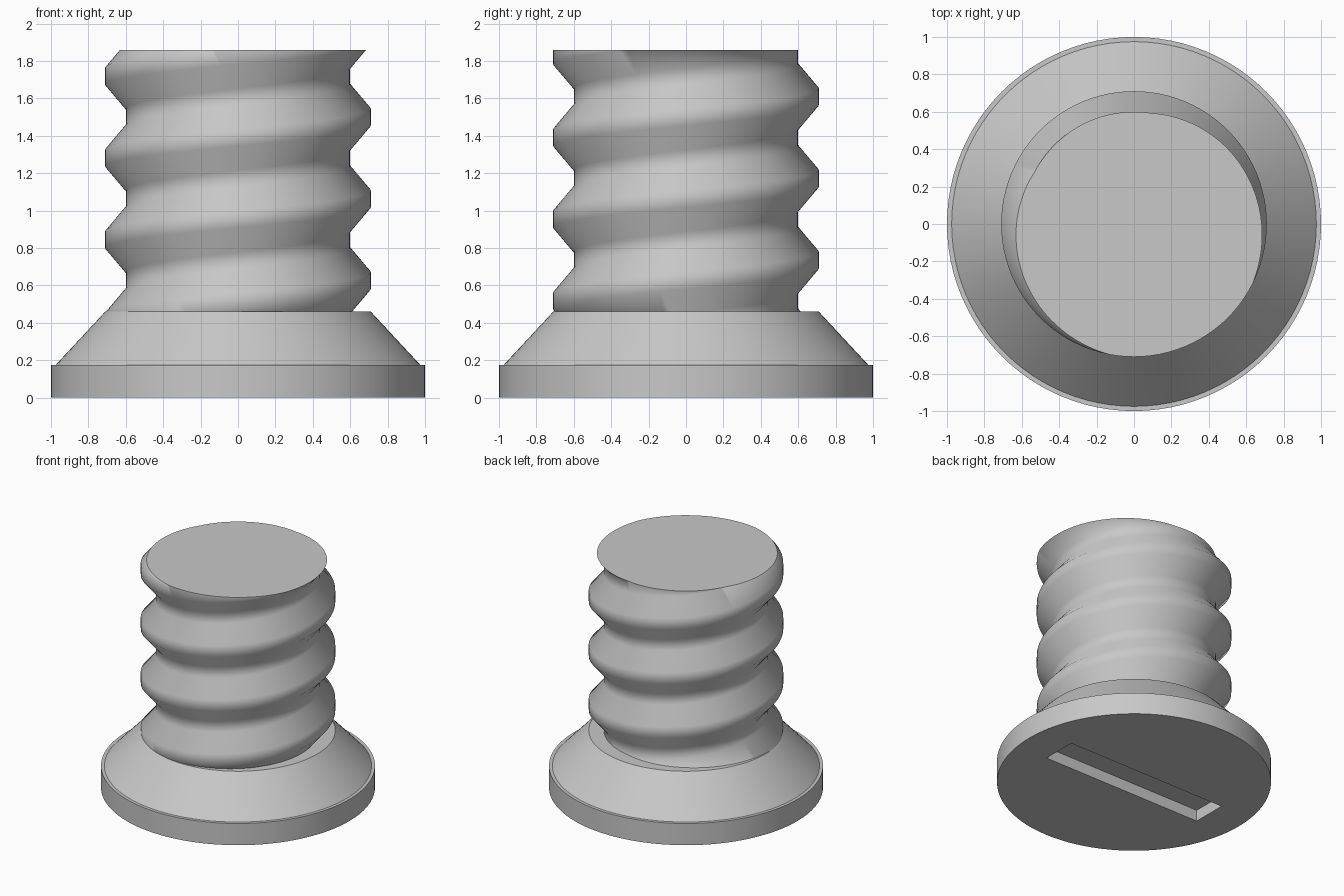
import bpy, bmesh, math

cube = bpy.data.objects.get("Cube")
if cube:
    bpy.data.objects.remove(cube, do_unlink=True)

SEGMENTS = 96
TOP = 1.86
PITCH = 0.437

grey = bpy.data.materials.new("light_grey")
grey.use_nodes = True
colour = (0.58, 0.58, 0.58, 1)
grey.diffuse_color = colour
grey.node_tree.nodes["Principled BSDF"].inputs["Base Color"].default_value = colour


def make_object(name, bm):
    bmesh.ops.recalc_face_normals(bm, faces=bm.faces)
    mesh = bpy.data.meshes.new(name)
    bm.to_mesh(mesh)
    bm.free()
    mesh.materials.append(grey)
    obj = bpy.data.objects.new(name, mesh)
    bpy.context.collection.objects.link(obj)
    return obj


def activate(obj):
    bpy.ops.object.select_all(action='DESELECT')
    obj.select_set(True)
    bpy.context.view_layer.objects.active = obj


def smooth(obj, degrees):
    activate(obj)
    bpy.ops.object.shade_smooth_by_angle(angle=math.radians(degrees))


def make_base():
    # Lathed foot: straight rim, narrow ledge, cone
    profile = [(1, 0), (1, 0.175), (0.975, 0.175), (0.71, 0.46)]
    bm = bmesh.new()
    rings = []
    for r, z in profile:
        angles = [2 * math.pi * i / SEGMENTS for i in range(SEGMENTS)]
        rings.append([bm.verts.new((r * math.cos(a), r * math.sin(a), z)) for a in angles])
    for low, high in zip(rings, rings[1:]):
        for i in range(SEGMENTS):
            j = (i + 1) % SEGMENTS
            bm.faces.new((low[i], low[j], high[j], high[i]))
    bm.faces.new(rings[0])
    bm.faces.new(rings[-1])
    return make_object("base", bm)


def cut_slot(base):
    # Straight slot in the underside
    bm = bmesh.new()
    bmesh.ops.create_cube(bm, size=1)
    bmesh.ops.scale(bm, vec=(1.43, 0.28, 0.18), verts=bm.verts)
    cutter = make_object("slot_cutter", bm)
    cutter.hide_render = True
    mod = base.modifiers.new("slot", 'BOOLEAN')
    mod.operation = 'DIFFERENCE'
    mod.solver = 'EXACT'
    mod.object = cutter
    activate(base)
    bpy.ops.object.modifier_apply(modifier=mod.name)
    bpy.data.objects.remove(cutter, do_unlink=True)


def make_thread():
    # Trapezoid thread: (radius, height within one turn)
    profile = [(0.71, -0.045), (0.71, 0.045), (0.6, 0.175), (0.6, 0.262)]
    steps = len(profile)
    turns = 6
    start = 1.5 - 4 * PITCH
    bm = bmesh.new()
    columns = []
    for i in range(SEGMENTS):
        a = 2 * math.pi * i / SEGMENTS
        lift = start + PITCH * i / SEGMENTS
        columns.append([bm.verts.new((r * math.cos(a), r * math.sin(a), lift + t * PITCH + z))
                        for t in range(turns) for r, z in profile])
    for i in range(SEGMENTS):
        # The last column joins the first one a full turn higher
        here = columns[i]
        there = columns[i + 1] if i + 1 < SEGMENTS else columns[0][steps:]
        for k in range(min(len(here), len(there)) - 1):
            bm.faces.new((here[k], there[k], there[k + 1], here[k + 1]))
    # Trim both ends flat and cap them
    for z, normal in ((TOP, 1), (0.44, -1)):
        bmesh.ops.bisect_plane(bm, geom=bm.verts[:] + bm.edges[:] + bm.faces[:],
                               plane_co=(0, 0, z), plane_no=(0, 0, normal), clear_outer=True)
        rim = [e for e in bm.edges if e.is_boundary
               and all(abs(v.co.z - z) < 1e-4 for v in e.verts)]
        bmesh.ops.contextual_create(bm, geom=rim)
    return make_object("threaded_shaft", bm)


base = make_base()
cut_slot(base)
smooth(base, 30)
smooth(make_thread(), 45)
